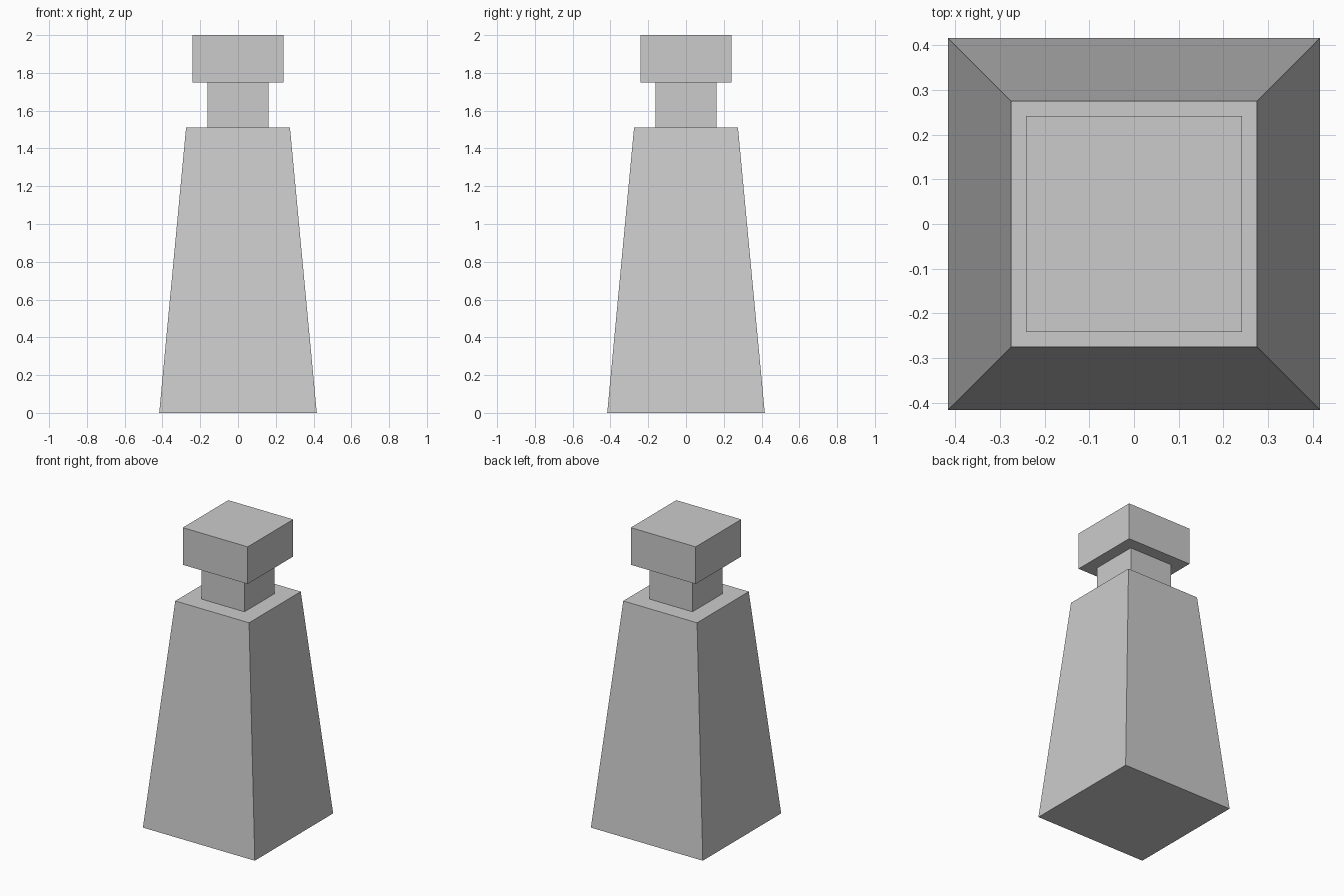
import bpy, bmesh

if "Cube" in bpy.data.objects:
    bpy.data.objects.remove(bpy.data.objects["Cube"])

# Square profile from the ground up: (half width, height)
PROFILE = [
    (0.417, 0.00), (0.275, 1.51),   # tapered body
    (0.161, 1.51), (0.161, 1.75),   # neck
    (0.242, 1.75), (0.242, 2.00),   # cap
]
CORNERS = [(-1, -1), (1, -1), (1, 1), (-1, 1)]


def square_loft(name, profile):
    bm = bmesh.new()
    rings = [[bm.verts.new((sx * h, sy * h, z)) for sx, sy in CORNERS]
             for h, z in profile]
    for low, high in zip(rings, rings[1:]):
        for i in range(4):
            j = (i + 1) % 4
            bm.faces.new((low[i], low[j], high[j], high[i]))
    # Close the bottom and the top
    bm.faces.new(rings[0][::-1])
    bm.faces.new(rings[-1])
    mesh = bpy.data.meshes.new(name)
    bm.to_mesh(mesh)
    bm.free()
    obj = bpy.data.objects.new(name, mesh)
    bpy.context.collection.objects.link(obj)
    return obj


# Body, neck and cap as one watertight skin
square_loft("tapered_post_with_cap", PROFILE)
